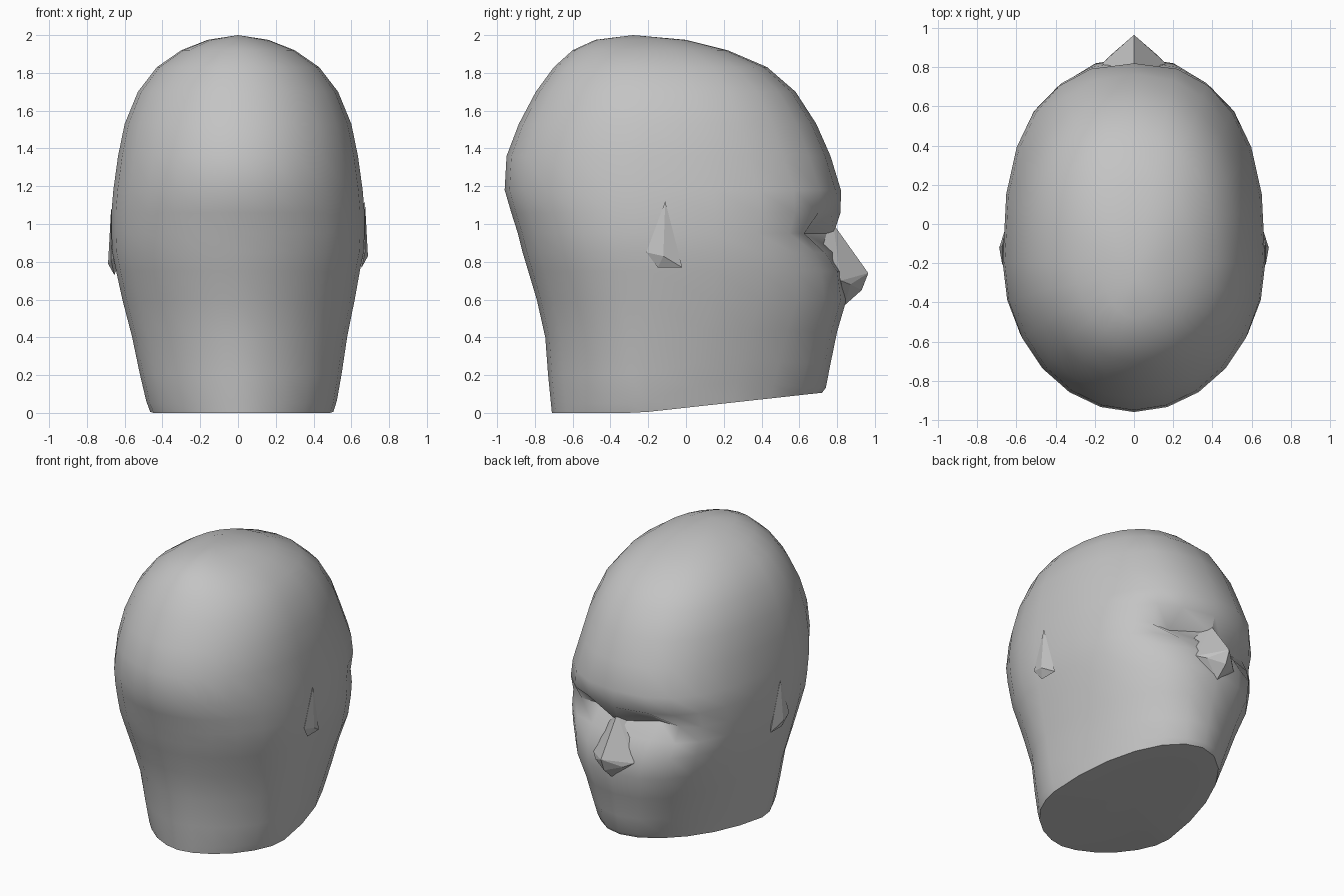
import bpy, bmesh, math
from mathutils import Vector

cube = bpy.data.objects.get("Cube")
if cube:
    bpy.data.objects.remove(cube, do_unlink=True)

# Single grey clay material
clay = bpy.data.materials.new("grey clay")
clay.use_nodes = True
grey = (0.55, 0.55, 0.55, 1.0)
clay.diffuse_color = grey
clay.node_tree.nodes["Principled BSDF"].inputs["Base Color"].default_value = grey


def make_object(name, bm, smooth_angle):
    bmesh.ops.recalc_face_normals(bm, faces=bm.faces)
    mesh = bpy.data.meshes.new(name)
    bm.to_mesh(mesh)
    bm.free()
    mesh.materials.append(clay)
    obj = bpy.data.objects.new(name, mesh)
    bpy.context.collection.objects.link(obj)
    bpy.ops.object.select_all(action='DESELECT')
    obj.select_set(True)
    bpy.context.view_layer.objects.active = obj
    if smooth_angle:
        bpy.ops.object.shade_smooth_by_angle(angle=math.radians(smooth_angle))
    return obj


def hull(name, points):
    bm = bmesh.new()
    verts = [bm.verts.new(p) for p in points]
    bmesh.ops.convex_hull(bm, input=verts)
    return make_object(name, bm, 0)


SEGMENTS = 24
WIDEST = -0.2

# Head sections: height, half width, back y, face y
SECTIONS = [
    (0.0, 0.485, -0.71, 0.72), (0.05, 0.505, -0.715, 0.74),
    (0.2, 0.535, -0.73, 0.765),
    (0.4, 0.57, -0.745, 0.80), (0.6, 0.615, -0.79, 0.85),
    (0.75, 0.645, -0.835, 0.83), (0.85, 0.665, -0.865, 0.81),
    (0.95, 0.67, -0.89, 0.79), (1.06, 0.67, -0.925, 0.82),
    (1.18, 0.66, -0.96, 0.82), (1.36, 0.635, -0.95, 0.765),
    (1.53, 0.60, -0.885, 0.69), (1.70, 0.53, -0.795, 0.58),
    (1.83, 0.43, -0.70, 0.43), (1.92, 0.30, -0.60, 0.22),
    (1.975, 0.16, -0.48, 0.0),
]


def blend(t, a, b):
    return a + (b - a) * min(1, max(0, t))


def lift(y, z):
    """Raise the jaw edge towards the chin, with a bevel above it."""
    edge = 0.11 * max(0, y + 0.25)
    crest = blend((y + 0.25) / 0.4, 0, 0.13) - blend((y - 0.15) / 0.58, 0, 0.04)
    return blend(z / 0.05, edge, crest) * max(0, 1 - z / 0.6)


def section_point(section, i):
    z, half, back, face = section
    a = 2 * math.pi * i / SEGMENTS
    s, c = math.sin(a), math.cos(a)
    # Wide cheekbones, tapering jaw, narrow nape
    if c > 0:
        power = blend(z / 0.8, 1.95, 2.55) - blend((z - 1.1) / 0.25, 0, 0.25)
        reach = face - WIDEST
    else:
        power = blend((z - 0.4) / 0.5, 1.75, 2.0)
        reach = WIDEST - back
    x = half * math.copysign(abs(s) ** (2 / power), s)
    y = WIDEST + reach * math.copysign(abs(c) ** (2 / power), c)
    height = z + lift(y, z)
    # Eye sockets sink in below the brow
    if y > 0.3:
        y -= 0.14 * math.exp(-((abs(x) - 0.25) / 0.15) ** 2 - ((z - 0.94) / 0.09) ** 2)
    return Vector((x + blend(z / 0.7, 0.02, 0), y, height))


# Head: lofted sections with a crown and a shallow underside
bm = bmesh.new()
rings = [[bm.verts.new(section_point(sec, i)) for i in range(SEGMENTS)]
         for sec in SECTIONS]
crown = bm.verts.new((0, -0.28, 2.0))
under = bm.verts.new((0.02, 0, 0.028))
for low, high in zip(rings, rings[1:]):
    for i in range(SEGMENTS):
        j = (i + 1) % SEGMENTS
        bm.faces.new((low[i], low[j], high[j], high[i]))
for ring, tip in ((rings[-1], crown), (rings[0], under)):
    for i in range(SEGMENTS):
        bm.faces.new((ring[i], ring[(i + 1) % SEGMENTS], tip))
make_object("head", bm, 35)

# Nose: faceted wedge from the bridge to the upper lip
nose = [(0, 0.78, 1.0), (0, 0.965, 0.74), (0, 0.93, 0.65), (0, 0.84, 0.57)]
for side in (-1, 1):
    nose += [(side * 0.1, 0.68, 0.95), (side * 0.16, 0.82, 0.70),
             (side * 0.11, 0.87, 0.68)]
hull("nose", nose)

# Ears: small pointed slivers on the sides
for side, drop, label in ((1, 0, "left"), (-1, 0.04, "right")):
    ear = [(0.672, -0.11, 1.12), (0.672, -0.21, 0.85), (0.655, -0.15, 0.77),
           (0.655, -0.02, 0.77), (0.688, -0.12, 0.83), (0.6, -0.11, 0.9)]
    hull(label + "_ear", [(side * x, y, z - drop) for x, y, z in ear])
